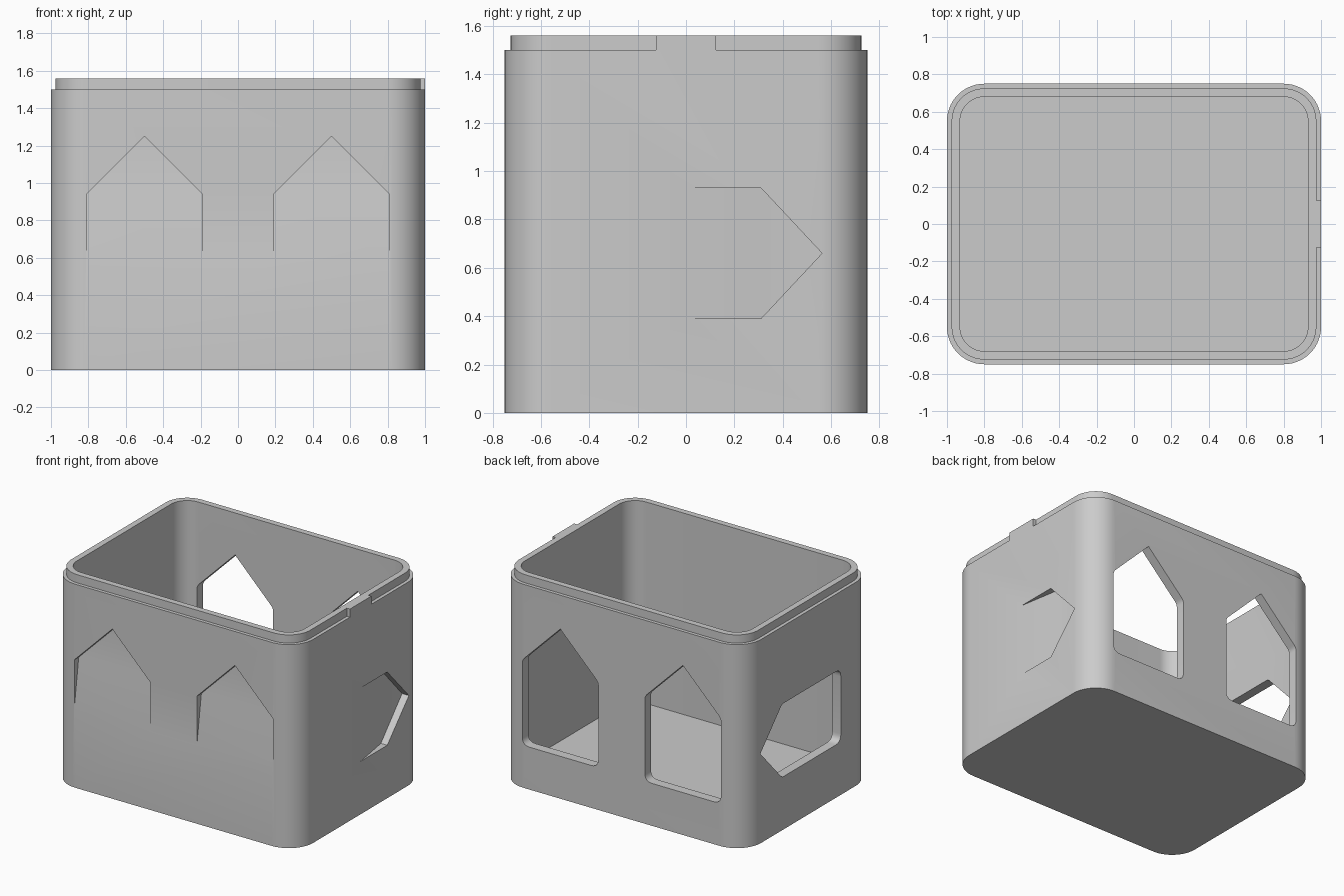
import bpy, bmesh, math
from mathutils import Vector

if "Cube" in bpy.data.objects:
    bpy.data.objects.remove(bpy.data.objects["Cube"], do_unlink=True)

grey = bpy.data.materials.new("plain grey")
grey.use_nodes = True
grey.diffuse_color = (0.6, 0.6, 0.6, 1)
grey.node_tree.nodes["Principled BSDF"].inputs["Base Color"].default_value = (0.6, 0.6, 0.6, 1)


def make_object(name, bm):
    bmesh.ops.recalc_face_normals(bm, faces=bm.faces)
    mesh = bpy.data.meshes.new(name)
    bm.to_mesh(mesh)
    bm.free()
    mesh.materials.append(grey)
    obj = bpy.data.objects.new(name, mesh)
    bpy.context.collection.objects.link(obj)
    return obj


def loft(bm, rings):
    """Join rings of equal length with quads and cap both ends."""
    loops = [[bm.verts.new(p) for p in ring] for ring in rings]
    n = len(loops[0])
    for lower, upper in zip(loops, loops[1:]):
        for i in range(n):
            j = (i + 1) % n
            bm.faces.new((lower[i], lower[j], upper[j], upper[i]))
    bm.faces.new(loops[0][::-1])
    return loops


def rounded_rect(inset, z, steps=14):
    r = 0.2 - inset
    pts = []
    for k, (sx, sy) in enumerate([(1, 1), (-1, 1), (-1, -1), (1, -1)]):
        for i in range(steps + 1):
            a = math.pi / 2 * (k + i / steps)
            pts.append((sx * 0.8 + r * math.cos(a), sy * 0.55 + r * math.sin(a), z))
    return pts


def soften(corners, steps=6):
    """Round off the corners of a flat outline given as (u, v, radius)."""
    pts = []
    for i, (u, v, r) in enumerate(corners):
        p = Vector((u, v))
        before = Vector(corners[i - 1][:2])
        after = Vector(corners[(i + 1) % len(corners)][:2])
        if r == 0:
            pts.append(p)
            continue
        a = p + (before - p).normalized() * r
        b = p + (after - p).normalized() * r
        for k in range(steps + 1):
            t = k / steps
            pts.append(a.lerp(p, t).lerp(p.lerp(b, t), t))
    return pts


def cut(target, cutter):
    mod = target.modifiers.new("cut", "BOOLEAN")
    mod.operation = "DIFFERENCE"
    mod.solver = "EXACT"
    mod.object = cutter
    bpy.context.view_layer.objects.active = target
    bpy.ops.object.modifier_apply(modifier=mod.name)
    bpy.data.objects.remove(cutter, do_unlink=True)


# Open box: outer wall, stepped lip, inner wall and floor
bm = bmesh.new()
loops = loft(bm, [rounded_rect(i, z) for i, z in
                  [(0, 0), (0, 1.5), (0.025, 1.5), (0.025, 1.56), (0.07, 1.56), (0.07, 0.075)]])
bm.faces.new(loops[-1])
box = make_object("box_shell", bm)


# Pointed openings through the back and right walls
def house(cx):
    return soften([(cx - 0.31, 0.3125, 0.06), (cx + 0.31, 0.3125, 0.06),
                   (cx + 0.31, 0.94, 0.025), (cx, 1.25, 0), (cx - 0.31, 0.94, 0.025)])


def through_cutter(outline, place, near, far):
    bm = bmesh.new()
    loops = loft(bm, [[place(p.x, p.y, d) for p in outline] for d in (near, far)])
    bm.faces.new(loops[-1])
    return make_object("opening_cutter", bm)


for cx in (-0.5, 0.5):
    cut(box, through_cutter(house(cx), lambda u, v, d: (u, d, v), 0.6, 0.9))
side = soften([(-0.375, 0.39, 0.06), (0.31, 0.39, 0.02), (0.5625, 0.66, 0),
               (0.31, 0.93, 0.02), (-0.375, 0.93, 0.06)])
cut(box, through_cutter(side, lambda u, v, d: (d, u, v), -1.1, -0.85))


# Shallow pointed recesses that ramp out to the wall surface
def ramp_cutter(place, centre, half, fade, shoulder, tip):
    """Outline is placed by (across, along, depth); depth grows toward the tip."""
    outline = [(centre - half, fade, 0), (centre + half, fade, 0),
               (centre + half, shoulder, 0.052), (centre, tip, 0.056),
               (centre - half, shoulder, 0.052)]
    bm = bmesh.new()
    front = [bm.verts.new(place(a, l, -0.1)) for a, l, d in outline]
    back = [bm.verts.new(place(a, l, d)) for a, l, d in outline]
    bm.faces.new(front)
    for i in range(5):
        j = (i + 1) % 5
        bm.faces.new((front[i], front[j], back[j], back[i]))
    bm.faces.new((back[0], back[1], back[2], back[4]))
    bm.faces.new((back[2], back[3], back[4]))
    return make_object("recess_cutter", bm)


for cx in (-0.5, 0.5):
    cut(box, ramp_cutter(lambda a, l, d: (a, -0.75 + d, l), cx, 0.31, 0.58, 0.94, 1.25))
cut(box, ramp_cutter(lambda a, l, d: (1 - d, l, a), 0.66, 0.27, 0.0, 0.31, 0.5625))

# Tab that fills the lip step on one side
bm = bmesh.new()
bmesh.ops.create_cube(bm, size=1)
for v in bm.verts:
    v.co = (0.9875 + v.co.x * 0.025, v.co.y * 0.25, 1.53 + v.co.z * 0.06)
make_object("lip_tab", bm)

# Smooth rounded corners, crisp edges
bpy.ops.object.select_all(action="DESELECT")
box.select_set(True)
bpy.context.view_layer.objects.active = box
bpy.ops.object.shade_smooth_by_angle(angle=math.radians(20))
